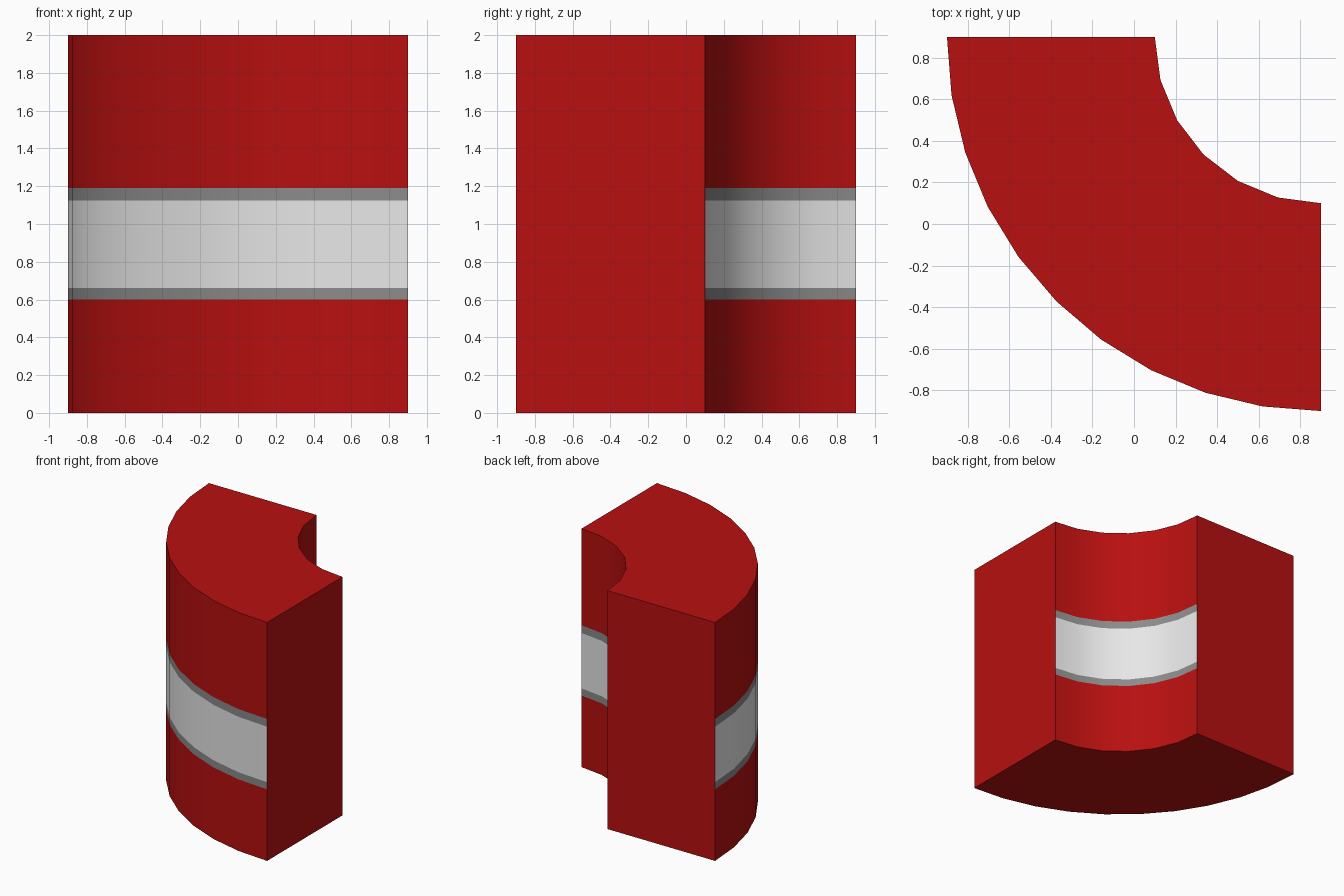
import bpy, bmesh, math

if "Cube" in bpy.data.objects:
    bpy.data.objects.remove(bpy.data.objects["Cube"])

HEIGHTS = [0, 0.6, 0.66, 1.125, 1.19, 2]
BANDS = [0, 1, 2, 1, 0]      # material of each height band on the curved sides
CENTRE = 0.9


def material(name, colour):
    m = bpy.data.materials.new(name)
    m.diffuse_color = (*colour, 1)
    m.use_nodes = True
    m.node_tree.nodes["Principled BSDF"].inputs["Base Color"].default_value = m.diffuse_color
    return m


def arc(radius, segments):
    """Quarter arc around the corner, running from the back end to the right end."""
    angles = [math.pi / 2 * i / segments for i in range(segments + 1)]
    return [(CENTRE - radius * math.cos(a), CENTRE - radius * math.sin(a)) for a in angles]


bm = bmesh.new()


def curved_wall(points):
    """Striped wall along an arc; returns its rows of vertices."""
    rows = [[bm.verts.new((x, y, z)) for x, y in points] for z in HEIGHTS]
    for k, band in enumerate(BANDS):
        for i in range(len(points) - 1):
            f = bm.faces.new((rows[k][i], rows[k][i + 1], rows[k + 1][i + 1], rows[k + 1][i]))
            f.material_index = band
    return rows


# striped outer and inner walls
outer = curved_wall(arc(1.8, 10))
inner = curved_wall(arc(0.8, 6))

# plain red top, bottom and two flat ends
for k in (0, -1):
    bm.faces.new(outer[k] + inner[k][::-1])
for i in (0, -1):
    bm.faces.new([r[i] for r in outer] + [r[i] for r in reversed(inner)])
bmesh.ops.recalc_face_normals(bm, faces=bm.faces)

mesh = bpy.data.meshes.new("curved_barrier")
bm.to_mesh(mesh)
bm.free()
for m in (material("red", (0.48, 0.005, 0.005)),
          material("grey", (0.26, 0.26, 0.26)),
          material("white", (0.8, 0.8, 0.8))):
    mesh.materials.append(m)

obj = bpy.data.objects.new("curved_barrier", mesh)
bpy.context.collection.objects.link(obj)
bpy.context.view_layer.objects.active = obj
obj.select_set(True)
bpy.ops.object.shade_smooth_by_angle(angle=math.radians(30))
